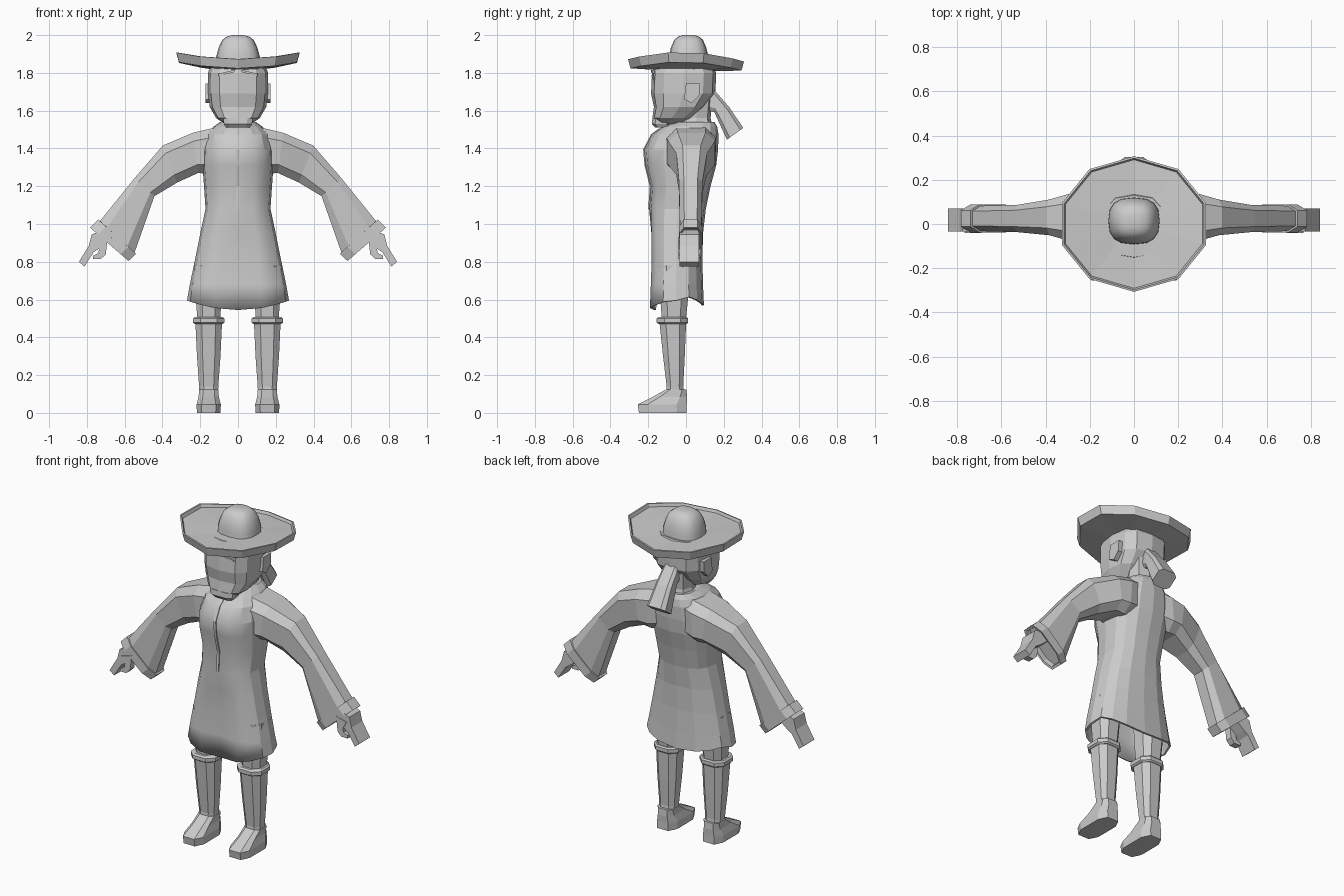
import bpy, bmesh, math
from mathutils import Vector as V

if "Cube" in bpy.data.objects:
    bpy.data.objects.remove(bpy.data.objects["Cube"])

grey = bpy.data.materials.new("plain grey")
grey.diffuse_color = (0.6, 0.6, 0.6, 1)
grey.use_nodes = True
grey.node_tree.nodes["Principled BSDF"].inputs["Base Color"].default_value = grey.diffuse_color


def ring(c, u, v, n=8, p=0.75, off=0.0):
    """Rounded-box cross-section spanned by half axes u and v."""
    pts = []
    for i in range(n):
        a = 2 * math.pi * (i + off) / n
        ca, sa = math.cos(a), math.sin(a)
        pts.append(V(c) + V(u) * math.copysign(abs(ca) ** p, ca)
                   + V(v) * math.copysign(abs(sa) ** p, sa))
    return pts


def flat_ring(z, hx, yf, yb, cx=0.0, **kw):
    """Horizontal section given by half width and front/back y."""
    return ring((cx, (yf + yb) / 2, z), (hx, 0, 0), (0, (yb - yf) / 2, 0), **kw)


def span_ring(a, b, w, **kw):
    """Section between two opposite points a, b with half width vector w."""
    a, b = V(a), V(b)
    return ring((a + b) / 2, w, (a - b) / 2, **kw)


def finish(name, bm, smooth=None):
    bmesh.ops.recalc_face_normals(bm, faces=bm.faces)
    me = bpy.data.meshes.new(name)
    bm.to_mesh(me)
    bm.free()
    me.materials.append(grey)
    ob = bpy.data.objects.new(name, me)
    bpy.context.collection.objects.link(ob)
    if smooth:
        bpy.ops.object.select_all(action='DESELECT')
        bpy.context.view_layer.objects.active = ob
        ob.select_set(True)
        bpy.ops.object.shade_smooth_by_angle(angle=math.radians(smooth))
    return ob


def loft(name, rings, caps=(True, True), smooth=None, loop=False):
    bm = bmesh.new()
    rows = [[bm.verts.new(p) for p in r] for r in rings]
    pairs = list(zip(rows, rows[1:])) + ([(rows[-1], rows[0])] if loop else [])
    for a, b in pairs:
        n = len(a)
        for i in range(n):
            j = (i + 1) % n
            bm.faces.new((a[i], a[j], b[j], b[i]))
    if not loop:
        if caps[0]:
            bm.faces.new(rows[0])
        if caps[1]:
            bm.faces.new(rows[-1])
    return finish(name, bm, smooth)


def prism(name, pts, y0, y1):
    """Outline in x,z extruded along y."""
    return loft(name, [[V((x, y, z)) for x, z in pts] for y in (y0, y1)])


# Coat body: open hem, pleated front, thin cloth
sections = [(0.545, .27, -.20, .095), (0.68, .255, -.195, .09), (0.81, .228, -.19, .087),
            (0.95, .20, -.192, .09), (1.08, .172, -.195, .105), (1.20, .18, -.187, .13),
            (1.31, .188, -.215, .16), (1.395, .185, -.222, .17), (1.475, .165, -.18, .172),
            (1.515, .13, -.125, .165), (1.54, .095, -.06, .15)]
rows = []
for z, hx, yf, yb in sections:
    r = flat_ring(z, hx, yf, yb, n=16, p=0.8)
    if z < 1.0:
        r[12].y += 0.03            # front opening pleat
    if z < 0.6:
        for p in r:                # hem rises at the sides and back
            p.z += .05 * (p.x / .27) ** 2 + (.025 if p.y > 0 else 0)
    rows.append(r)
coat = loft("coat", rows, caps=(False, True))
for f in coat.data.polygons:
    f.use_smooth = f.normal.y < -0.5
mod = coat.modifiers.new("cloth", 'SOLIDIFY')
mod.thickness, mod.offset = 0.012, -1

# Front closing strip of the coat
loft("coat_closure", [[V((x, y + d, z)) for x, d in ((-.008, .01), (-.008, -.005), (.008, -.005), (.008, .01))]
                      for z, y in ((1.08, -.195), (1.20, -.187), (1.31, -.215), (1.395, -.222),
                                   (1.475, -.18), (1.505, -.14))])

# Head, neck and beard
loft("head", [flat_ring(*s, n=12, p=0.7) for s in
              [(1.53, .07, -.15, -.04), (1.56, .115, -.178, .03), (1.62, .15, -.17, .10),
               (1.69, .158, -.185, .155), (1.80, .16, -.18, .16), (1.86, .135, -.15, .13)]])
loft("neck", [flat_ring(*s, n=8) for s in [(1.48, .10, -.05, .15), (1.56, .075, -.02, .13), (1.66, .085, -.02, .14)]])
loft("beard", [flat_ring(*s, n=8, p=0.5, off=.5) for s in
               [(1.51, .065, -.165, -.08), (1.53, .078, -.183, -.08), (1.56, .08, -.18, -.08)]])

# Hanging tail of hair
loft("hair_tail", [span_ring((0, *a), (0, *b), (w, 0, 0), n=8, p=0.5, off=.5) for a, b, w in
                   [((.12, 1.76), (.10, 1.60), .04), ((.16, 1.70), (.15, 1.59), .05),
                    ((.23, 1.62), (.165, 1.555), .055), ((.305, 1.51), (.215, 1.445), .065)]])

# Hat brim: ten sides, sunken top, sides curled upward
brim = []
for r, z in [(.10, 1.855), (.325, 1.852), (.333, 1.868), (.343, 1.866), (.328, 1.818), (.10, 1.81)]:
    pts = []
    for i in range(10):
        a = math.radians(90 + 36 * i)
        x, y = r * math.cos(a), r * .895 * math.sin(a)
        pts.append(V((x, y, z + .042 * (x / .335) ** 2 - .02 * y)))
    brim.append(pts)
loft("hat_brim", brim, loop=True)
loft("hat_crown", [flat_ring(*s, n=16, p=0.75) for s in
                   [(1.81, .118, -.095, .122), (1.89, .115, -.09, .118), (1.935, .102, -.08, .107),
                    (1.975, .083, -.062, .09), (1.993, .058, -.04, .068), (2.0, .03, -.015, .043)]], smooth=50)

for s, side in ((1, "left"), (-1, "right")):
    # Brow, eye slit and ear
    for name, z, h, w in (("brow", 1.80, .006, .042), ("eye", 1.775, .004, .032)):
        prism_pts = [(.06 - w, z + .010 - h), (.06 + w, z - .010 - h), (.06 + w, z - .010 + h), (.06 - w, z + .010 + h)]
        loft(f"{side}_{name}", [[V((s * x, y + .16 * x, zz)) for x, zz in prism_pts] for y in (-.188, -.165)])
    loft(f"{side}_ear", [[V((s * x, y, z)) for y, z in
                          ((-.01, 1.66), (.03, 1.64), (.07, 1.68), (.075, 1.745), (.0, 1.745))]
                         for x in (.13, .172)])

    # Sleeve: top point, bottom point, front and back y
    arm = []
    for tx, tz, bx, bz, yf, yb in [(.06, 1.53, .10, 1.27, -.10, .15), (.14, 1.512, .16, 1.26, -.11, .165),
                                   (.24, 1.488, .21, 1.265, -.10, .16), (.40, 1.42, .32, 1.215, -.055, .115),
                                   (.55, 1.245, .44, 1.145, -.04, .09), (.735, 1.02, .543, .845, -.035, .085)]:
        y = (yf + yb) / 2
        arm.append(span_ring((s * tx, y, tz), (s * bx, y, bz), (0, (yb - yf) / 2, 0), n=8, p=.6, off=.5))
    loft(f"{side}_sleeve", arm)

    # Cuff band with a recessed opening
    cuff = []
    for tx, tz, bx, bz, h in [(.735, 1.02, .543, .845, .05), (.745, 1.028, .534, .838, .066),
                              (.788, .985, .575, .80, .066), (.775, .978, .585, .812, .056),
                              (.75, 1.0, .565, .835, .052)]:
        cuff.append(span_ring((s * tx, .025, tz), (s * bx, .025, bz), (0, h, 0), n=8, p=.6, off=.5))
    loft(f"{side}_cuff", cuff)

    # Hand with hooked thumb
    fingers = [(.66, .93), (.71, .97), (.775, .945), (.79, .885), (.842, .80), (.812, .775), (.765, .85), (.735, .87)]
    thumb = [(.69, .93), (.70, .84), (.725, .815), (.768, .815), (.768, .832), (.74, .845), (.735, .87), (.76, .91)]
    prism(f"{side}_hand", [(s * x, z) for x, z in fingers], -.035, .07)
    prism(f"{side}_thumb", [(s * x, z) for x, z in thumb], -.04, .0)

    # Leg, boot shaft, boot top band and foot
    cx = s * .155
    loft(f"{side}_leg", [flat_ring(*q, cx=cx, n=8, off=.5) for q in [(.47, .062, -.13, 0), (.60, .072, -.14, .015), (.78, .08, -.15, .03)]])
    loft(f"{side}_boot_shaft", [flat_ring(*q, cx=cx, n=8, off=.5) for q in
                                [(.09, .052, -.11, -.005), (.14, .054, -.105, -.012), (.30, .066, -.125, -.003), (.48, .075, -.145, .005)]])
    loft(f"{side}_boot_band", [flat_ring(*q, cx=cx, n=8, off=.5) for q in
                               [(.47, .078, -.148, .008), (.478, .088, -.16, .016), (.50, .088, -.16, .016), (.508, .078, -.148, .008)]])
    loft(f"{side}_foot", [flat_ring(*q, cx=cx, n=8, p=.6, off=.5) for q in
                          [(0, .066, -.255, .01), (.045, .067, -.262, .01), (.085, .056, -.18, .01), (.125, .054, -.108, .005)]])
